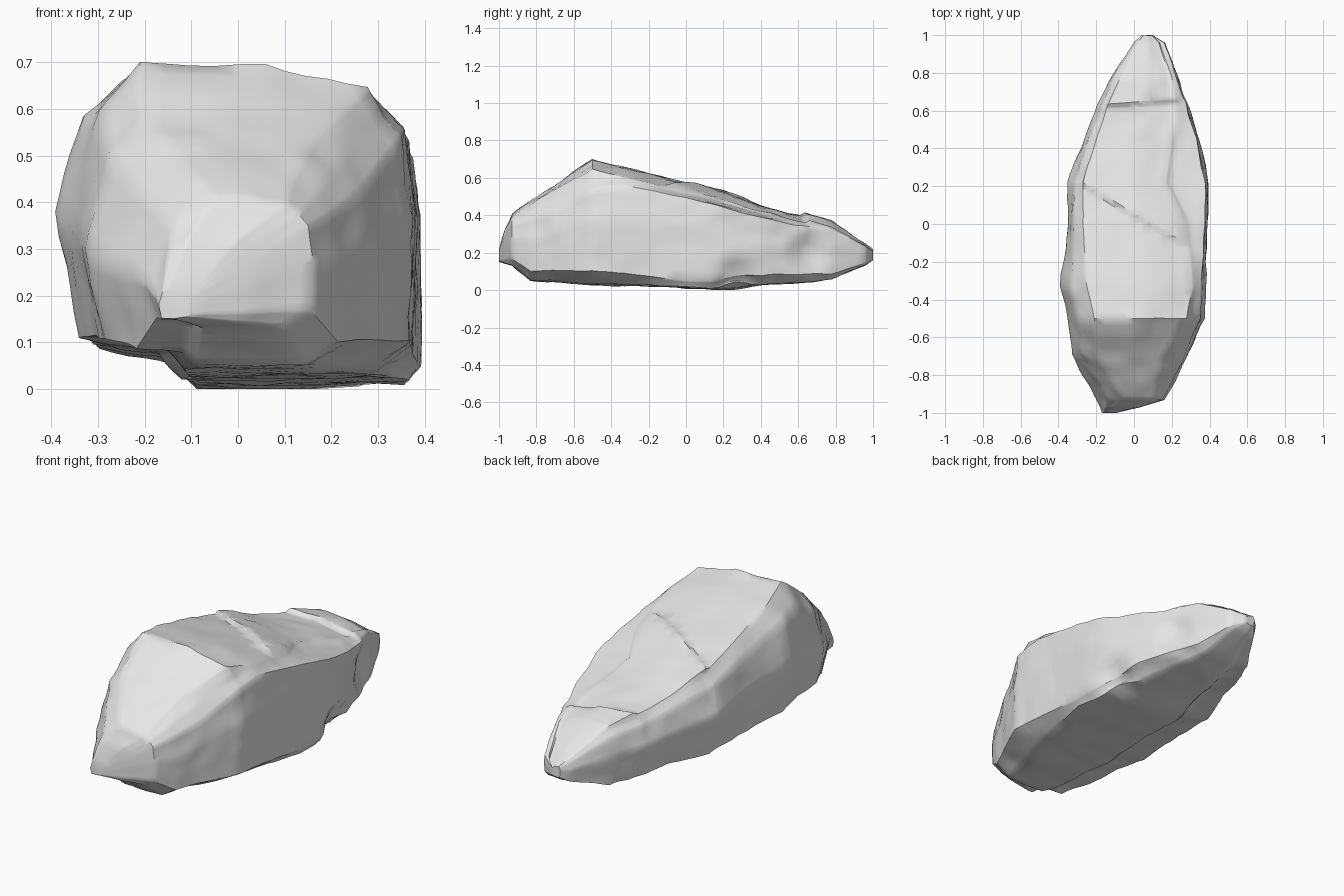
import bpy
import bmesh
from mathutils import Vector, noise

default_cube = bpy.data.objects.get("Cube")
if default_cube:
    bpy.data.objects.remove(default_cube, do_unlink=True)


def make_material(name, value):
    material = bpy.data.materials.new(name)
    material.use_nodes = True
    colour = (value, value, value, 1)
    material.diffuse_color = colour
    material.node_tree.nodes["Principled BSDF"].inputs["Base Color"].default_value = colour
    return material


def mix(start, end, factor):
    return start + (end - start) * factor


def clamp(value):
    return max(0, min(1, value))


# Cross-sections from front to back:
# y, left side, right side, top left, top right, bottom, top, shelf height, left bulge height
stations = [
    (-1, -.17, -.09, -.15, -.1, .15, .22, .2, .18),
    (-.97, -.18, .03, -.11, 0, .14, .32, .27, .2),
    (-.93, -.2, .16, -.05, .1, .13, .41, .35, .23),
    (-.83, -.25, .22, -.12, .12, .05, .48, .38, .26),
    (-.69, -.33, .285, -.2, .16, .04, .57, .43, .3),
    (-.5, -.355, .37, -.21, .28, .03, .7, .54, .33),
    (-.33, -.39, .38, -.25, .31, .025, .66, .565, .38),
    (0, -.35, .39, -.27, .28, .01, .575, .49, .33),
    (.22, -.35, .395, -.27, .17, 0, .51, .435, .3),
    (.45, -.26, .345, -.2, .2, .03, .44, .375, .27),
    (.62, -.2, .295, -.14, .2, .04, .395, .345, .25),
    (.78, -.12, .235, -.07, .19, .055, .365, .32, .24),
    (.96, 0, .165, .02, .13, .13, .25, .235, .2),
    (1, .04, .1, .05, .09, .16, .22, .21, .2),
]


def cross_section(y, left, right, top_left, top_right, bottom, top, shelf, bulge):
    """Angular outline with a stepped underside and a shelf on the right wall."""
    size = clamp((right - left) / .7)
    lift = size * size
    step = mix(left, right, .35)
    # the right wall is undercut at the front and towards the tail
    undercut = clamp(-2 * y) + .7 * clamp(4 * y - .5)
    right_rim = top - .18 * abs(top_right)
    # the shelf only breaks out behind the sloping front
    shelf_depth = clamp((y + .6) * 5)
    shelf_x = mix(mix(right, top_right, .5), top_right + .02 * size, shelf_depth)
    shelf_z = mix(mix(shelf, right_rim, .55), shelf + .025 * size, shelf_depth)
    outline = [
        # underside, rising on the left
        (left + .05 * size, bottom + .085 * lift),
        (step - .05 * size, bottom + .06 * lift),
        (step, bottom),
        (right - mix(.02, .13, undercut) * size, bottom + .005),
        # right wall and shelf
        (right - .005, bottom + mix(.04, .075, undercut) * size),
        (right, mix(bottom, shelf, .65)),
        (right - .02 * size, shelf),
        (shelf_x, shelf_z),
        # top face
        (top_right, right_rim),
        (mix(top_left, top_right, .55), top - .005),
        (top_left, top),
        # left wall
        (mix(left, top_left, .42), mix(bulge, top, .72)),
        (left, bulge),
    ]
    return [(x, y, z) for x, z in outline]


# Loft the sections into a closed block
bm = bmesh.new()
rings = [[bm.verts.new(point) for point in cross_section(*row)] for row in stations]
count = len(rings[0])
for near, far in zip(rings, rings[1:]):
    for i in range(count):
        j = (i + 1) % count
        bm.faces.new((near[i], near[j], far[j], far[i]))
bm.faces.new(rings[0][::-1])
bm.faces.new(rings[-1])
bmesh.ops.recalc_face_normals(bm, faces=bm.faces)
bmesh.ops.subdivide_edges(bm, edges=bm.edges[:], cuts=4, use_grid_fill=True)

# Cracked slabs on top: each crack is a low riser that fades out behind it
cracks = [
    (Vector((0, .03, 0)), Vector((.51, .86, 0)), .02),
    (Vector((0, .62, 0)), Vector((-.08, 1, 0)).normalized(), .02),
]
riser = .025
for origin, direction, height in cracks:
    for offset in (0, riser):
        bmesh.ops.bisect_plane(bm, geom=bm.verts[:] + bm.edges[:] + bm.faces[:],
                               plane_co=origin + direction * offset, plane_no=direction)
bm.normal_update()
normals = {v: v.normal.copy() for v in bm.verts}
for origin, direction, height in cracks:
    for v in bm.verts:
        distance = (v.co - origin).dot(direction)
        if distance > 0:
            mask = clamp((normals[v].z - .6) * 4) * clamp((.29 - v.co.x) * 15)
            fade = clamp(1 - distance / .25)
            v.co.z += height * mask * clamp(distance / riser) * fade

# Broken-out hollows on the right wall: centre, radius, depth
hollows = [
    (Vector((.36, .27, .06)), .13, .05),
    (Vector((.28, .66, .2)), .13, .035),
]
for centre, radius, depth in hollows:
    for v in bm.verts:
        v.co -= normals[v] * depth * clamp(1.3 - 1.3 * (v.co - centre).length / radius)

# Weathering: broad dents plus fine chips
for v in bm.verts:
    place = v.co.copy()
    amount = .007 * noise.noise(place * 5) + .008 * noise.noise(place * 12)
    v.co += normals[v] * amount * clamp((1.05 - abs(place.y)) * 4)
    v.co.z = max(v.co.z, 0)
    v.co.y = max(-1, min(1, v.co.y))

bmesh.ops.triangulate(bm, faces=[f for f in bm.faces if len(f.verts) > 4])
bmesh.ops.recalc_face_normals(bm, faces=bm.faces)
mesh = bpy.data.meshes.new("boulder")
bm.to_mesh(mesh)
bm.free()
mesh.materials.append(make_material("pale grey stone", .8))

boulder = bpy.data.objects.new("boulder", mesh)
bpy.context.collection.objects.link(boulder)
bpy.ops.object.select_all(action="DESELECT")
boulder.select_set(True)
bpy.context.view_layer.objects.active = boulder
bpy.ops.object.shade_smooth_by_angle(angle=.75)
